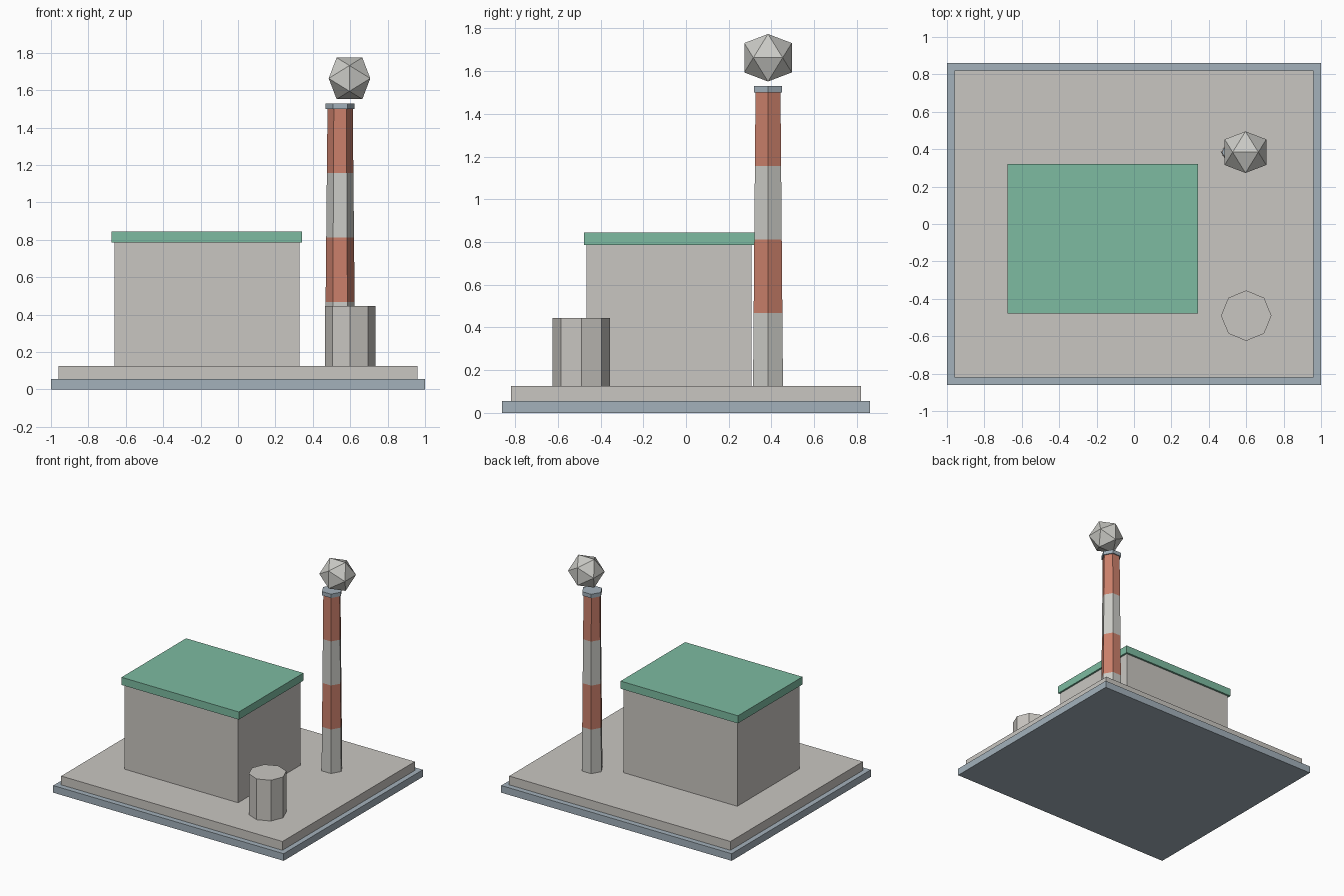
import bpy, bmesh, math
from mathutils import Matrix, Vector

if "Cube" in bpy.data.objects:
    bpy.data.objects.remove(bpy.data.objects["Cube"])


def material(name, r, g, b):
    """Flat colour given as 0-255 screen values, stored linear."""
    def lin(c):
        c /= 255
        return c / 12.92 if c <= 0.04045 else ((c + 0.055) / 1.055) ** 2.4
    m = bpy.data.materials.new(name)
    m.diffuse_color = (lin(r), lin(g), lin(b), 1)
    m.use_nodes = True
    m.node_tree.nodes["Principled BSDF"].inputs["Base Color"].default_value = m.diffuse_color
    return m


CONCRETE = material("warm concrete", 201, 198, 193)
PALE = material("pale grey", 203, 203, 198)
STEEL = material("blue grey", 163, 177, 187)
GREEN = material("roof green", 125, 187, 161)
RED = material("brick red", 203, 128, 107)


def finish(name, bm, *mats):
    bmesh.ops.recalc_face_normals(bm, faces=bm.faces)
    mesh = bpy.data.meshes.new(name)
    bm.to_mesh(mesh)
    bm.free()
    for m in mats:
        mesh.materials.append(m)
    obj = bpy.data.objects.new(name, mesh)
    bpy.context.collection.objects.link(obj)
    return obj


def box(name, x0, x1, y0, y1, z0, z1, mat):
    bm = bmesh.new()
    place = Matrix.Translation(((x0 + x1) / 2, (y0 + y1) / 2, (z0 + z1) / 2))
    size = Matrix.Diagonal((x1 - x0, y1 - y0, z1 - z0, 1))
    bmesh.ops.create_cube(bm, size=1, matrix=place @ size)
    return finish(name, bm, mat)


def column(name, x, y, sides, rings, mats):
    """Prism through (z, radius) rings; the bands alternate over mats."""
    bm = bmesh.new()
    loops = []
    for z, r in rings:
        loops.append([bm.verts.new((x + r * math.cos(math.tau * i / sides),
                                    y + r * math.sin(math.tau * i / sides), z))
                      for i in range(sides)])
    for k, (a, b) in enumerate(zip(loops, loops[1:])):
        for i in range(sides):
            j = (i + 1) % sides
            bm.faces.new((a[i], a[j], b[j], b[i])).material_index = k % len(mats)
    bm.faces.new(loops[0][::-1])
    bm.faces.new(loops[-1]).material_index = (len(rings) - 2) % len(mats)
    return finish(name, bm, *mats)


# Stepped base
box("foundation", -1, 1, -0.862, 0.862, 0, 0.056, STEEL)
box("yard_slab", -0.96, 0.96, -0.82, 0.82, 0.056, 0.125, CONCRETE)

# Main building with overhanging roof
box("building_walls", -0.66, 0.328, -0.467, 0.307, 0.125, 0.785, CONCRETE)
box("roof", -0.676, 0.342, -0.478, 0.322, 0.785, 0.845, GREEN)

# Storage tank
column("storage_tank", 0.6, -0.49, 8, [(0.125, 0.135), (0.445, 0.135)], [CONCRETE])

# Striped tapering chimney and its cap
CX, CY = 0.546, 0.384
rings = [(0.125 + 1.375 * k / 4, 0.081 - 0.0135 * k / 4) for k in range(5)]
column("chimney", CX, CY, 6, rings, [PALE, RED])
column("chimney_cap", CX, CY, 6, [(1.5, 0.077), (1.53, 0.077)], [STEEL])

# Faceted smoke puff: an icosahedron with edges aligned to the axes
bm = bmesh.new()
a, t = 0.0687, 0.1112
for s in (-a, a):
    for u in (-t, t):
        for p in ((s, 0, u), (u, s, 0), (0, u, s)):
            bm.verts.new(Vector((0.596, 0.384, 1.663)) + Vector(p))
bmesh.ops.convex_hull(bm, input=bm.verts)
finish("smoke_puff", bm, PALE)
